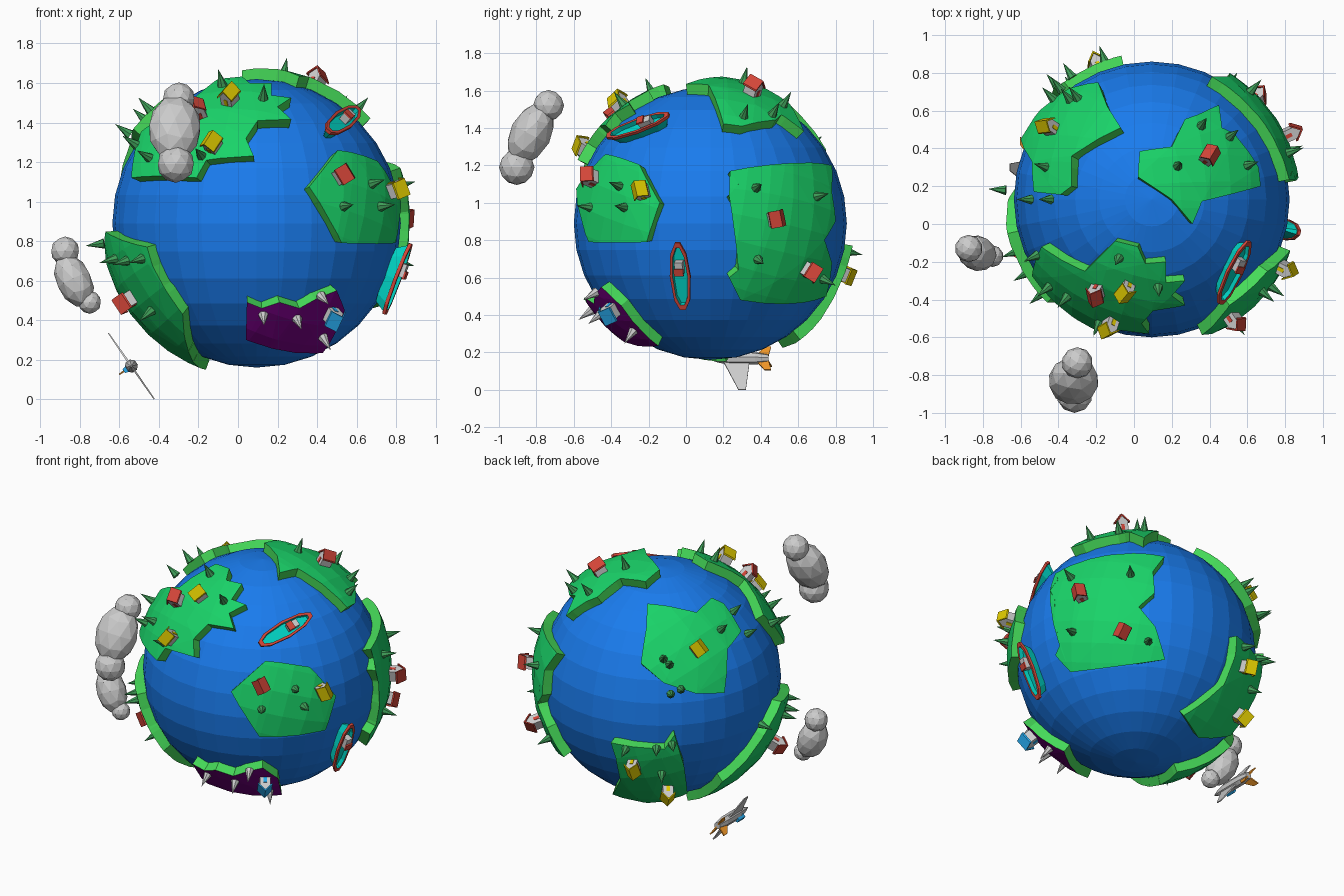
import bpy, bmesh, math, random
from mathutils import Vector, Matrix

if "Cube" in bpy.data.objects:
    bpy.data.objects.remove(bpy.data.objects["Cube"])

random.seed(4)
C = Vector((0.094, 0.13, 0.89))      # globe centre
R, LAND = 0.73, 0.787                # sea and land radius

def mat(name, r, g, b):
    m = bpy.data.materials.new(name)
    m.diffuse_color = (r, g, b, 1)
    m.use_nodes = True
    m.node_tree.nodes["Principled BSDF"].inputs["Base Color"].default_value = m.diffuse_color
    return m

SEA = mat("sea", 0.01, 0.2, 0.85)
GRASS = mat("grass", 0.01, 0.65, 0.14)
RIM = mat("rim", 0.06, 0.7, 0.1)
PURPLE = mat("purple", 0.2, 0.0, 0.25)
LEAF = mat("leaf", 0.05, 0.35, 0.1)
RED = mat("red", 0.65, 0.06, 0.04)
YELLOW = mat("yellow", 0.75, 0.6, 0.0)
BLUE = mat("blue", 0.02, 0.4, 0.85)
TEAL = mat("teal", 0.0, 0.65, 0.55)
ORANGE = mat("orange", 0.85, 0.3, 0.02)
WALL = mat("pale_wall", 0.6, 0.6, 0.6)

# viewing directions: azimuth, elevation, centre offset of the 2D coordinates
VIEWS = {"f": (0, 0, C.x, C.z), "r": (90, 0, C.y, C.z), "t": (0, 90, C.x, C.y),
         "bl": (213, 20, 0, 0), "br": (140, -28, 0, 0)}

def direction(view, u, v, r):
    """Unit direction from the globe centre to a point seen at (u, v)."""
    az, el, ou, ov = VIEWS[view]
    az, el = math.radians(az), math.radians(el)
    f = Vector((math.cos(el) * math.sin(az), -math.cos(el) * math.cos(az), math.sin(el)))
    right = Vector((math.cos(az), math.sin(az), 0))
    u, v = u - ou, v - ov
    d = math.sqrt(max(0, r * r - u * u - v * v))
    return (f * d + right * u + f.cross(right) * v).normalized()

def frame(n, heading, pos):
    """Matrix with z along n and y near heading."""
    n = n.normalized()
    y = (heading - n * heading.dot(n)).normalized()
    m = Matrix((y.cross(n), y, n)).transposed().to_4x4()
    m.translation = pos
    return m

def finish(name, bm, mats, matrix=Matrix(), fix=True):
    if fix:
        bmesh.ops.recalc_face_normals(bm, faces=bm.faces[:])
    me = bpy.data.meshes.new(name)
    bm.to_mesh(me)
    bm.free()
    for m in mats:
        if m:
            me.materials.append(m)
    ob = bpy.data.objects.new(name, me)
    ob.matrix_world = matrix
    bpy.context.collection.objects.link(ob)
    return ob

def loft(name, rings, mats, matrix, bands=None):
    """Skin closed rings of points, capped at both ends."""
    bm = bmesh.new()
    vs = [[bm.verts.new(p) for p in ring] for ring in rings]
    n = len(rings[0])
    for k in range(len(rings) - 1):
        for i in range(n):
            j = (i + 1) % n
            f = bm.faces.new((vs[k][i], vs[k][j], vs[k + 1][j], vs[k + 1][i]))
            f.material_index = bands[k] if bands else 0
    bm.faces.new(vs[0])
    bm.faces.new(vs[-1])
    return finish(name, bm, mats, matrix)

def prism(name, profile, y0, y1, m, matrix):
    return loft(name, [[(x, y, z) for x, z in profile] for y in (y0, y1)], [m], matrix)

def continent(name, segments, top=GRASS):
    dirs = [direction(v, a, b, LAND) for v, pts in segments for a, b in pts]
    n = sum(dirs, Vector()).normalized()
    bm = bmesh.new()
    bm.faces.new([bm.verts.new(d / d.dot(n)) for d in dirs])
    bmesh.ops.triangulate(bm, faces=bm.faces[:])
    m = frame(n, Vector((0.1, 0.3, 1)), n)
    for axis in (m.col[0].xyz, m.col[1].xyz):
        for k in range(-6, 7):
            bmesh.ops.bisect_plane(bm, geom=bm.verts[:] + bm.edges[:] + bm.faces[:],
                                   plane_co=n + axis * k * 0.19, plane_no=axis)
    for v in bm.verts:
        v.co = v.co.normalized() * LAND
    bm.normal_update()
    for f in bm.faces:
        if f.normal.dot(n) < 0:
            f.normal_flip()
    ob = finish(name, bm, [top, RIM], Matrix.Translation(C), fix=False)
    s = ob.modifiers.new("thickness", "SOLIDIFY")
    s.thickness, s.offset, s.material_offset_rim = 0.075, -1, 1

def house(view, u, v, roof):
    n = direction(view, u, v, 0.85)
    h = Vector((random.uniform(-.5, .5), random.uniform(-.5, .5), 1))
    m = frame(n, h, C + n * 0.775)
    prism("house_walls", [(-.032, 0), (.032, 0), (.032, .06), (0, .095), (-.032, .06)], -.037, .037, WALL, m)
    prism("house_roof", [(-.044, .05), (0, .096), (.044, .05), (.044, .06), (0, .108), (-.044, .06)],
          -.045, .045, roof, m)
    prism("house_door", [(-.01, .01), (.01, .01), (.01, .045), (-.01, .045)], -.04, .04, roof, m)

def cone(name, m, matrix, r1, r2, depth, seg=7):
    bm = bmesh.new()
    bmesh.ops.create_cone(bm, cap_ends=True, segments=seg, radius1=r1, radius2=r2, depth=depth,
                          matrix=Matrix.Translation((0, 0, depth / 2)))
    return finish(name, bm, [m], matrix)

def tree(view, u, v, m=LEAF):
    n = direction(view, u, v, 0.83)
    cone("tree", m, frame(n, Vector((.2, .3, 1)), C + n * 0.78), 0.027, 0, 0.095)

# globe
bm = bmesh.new()
bmesh.ops.create_uvsphere(bm, u_segments=32, v_segments=16, radius=R)
finish("ocean_globe", bm, [SEA], Matrix.Translation(C))

# continents
continent("continent_front_top", [
    ("t", [(-.49, -.12), (-.26, -.25), (-.10, -.09), (.02, -.12), (.06, -.21), (.17, -.20),
           (.17, -.31), (.27, -.30), (.20, -.38), (.27, -.43)]),
    ("f", [(.10, 1.41), (.04, 1.32), (.08, 1.23), (-.16, 1.21), (-.21, 1.12), (-.54, 1.12)])])
continent("continent_front_right", [
    ("f", [(.505, 1.26), (.36, 1.075), (.525, .79)]),
    ("r", [(-.21, .79), (-.14, 1.0), (-.25, 1.205), (-.38, 1.25)])])
continent("continent_right", [
    ("r", [(.235, 1.17), (.53, 1.21), (.78, 1.2), (.78, 1.06), (.80, .9), (.74, .8), (.78, .68),
           (.75, .5), (.29, .48), (.23, .6), (.28, .64), (.28, .95), (.23, 1.04), (.28, 1.1)])])
continent("continent_top", [
    ("t", [(.03, .385), (.2, .41), (.27, .555), (.34, .58), (.45, .63), (.465, .51), (.53, .48),
           (.66, .3), (.67, .2), (.36, .12), (.31, 0), (.2, .13), (.02, .25)])])
continent("continent_back_left", [
    ("t", [(-.34, .72), (-.19, .75), (-.14, .62), (-.07, .51), (-.33, .36), (-.33, .2), (-.39, .155),
           (-.53, .17), (-.54, .33), (-.60, .45), (-.5, .6)])])
continent("continent_back_low", [
    ("bl", [(-.28, -.36), (.05, -.39), (.11, -.30), (.165, -.5), (.18, -.69)]),
    ("br", [(.38, -.5), (.29, -.37), (.535, -.18)]), ("bl", [(-.25, -.46)])])
continent("continent_left_low", [
    ("f", [(-.46, .77), (-.43, .67), (-.37, .56), (-.28, .43), (-.25, .24)]),
    ("br", [(.25, -.7)]), ("bl", [(.39, -.62), (.64, -.33), (.74, -.13)])])
continent("continent_purple", [
    ("f", [(.045, .49), (.12, .46), (.21, .49), (.31, .46), (.4, .51), (.5, .55), (.54, .45),
           (.43, .235), (.16, .26), (.04, .3)])], PURPLE)

# houses
for view, u, v, roof in [
        ("f", .55, 1.145, RED), ("f", .83, 1.07, YELLOW), ("t", -.215, -.39, RED), ("t", -.05, -.375, YELLOW),
        ("f", -.14, 1.31, YELLOW), ("t", .41, .37, RED), ("r", .495, .915, RED), ("r", .69, .62, RED),
        ("t", -.475, .53, YELLOW), ("bl", -.15, -.535, YELLOW), ("bl", .065, -.71, YELLOW),
        ("f", -.59, .48, RED), ("f", .5, .395, BLUE)]:
    house(view, u, v, roof)

# trees
TREES = {
    "f": [(.56, .98), (.76, .98), (.71, 1.1), (-.59, 1.37), (-.55, 1.31), (-.48, 1.5), (-.48, 1.24),
          (-.38, 1.30), (-.2, 1.25), (-.66, .70), (-.60, .69), (-.52, .7), (-.47, .42)],
    "t": [(.24, .317), (.37, .54), (.53, .48), (.63, .32), (-.09, -.2), (.13, -.36)],
    "r": [(.39, 1.09), (.40, .685)],
    "br": [(-.035, .517), (.08, .08)],
    "bl": [(.40, .355), (.04, .175), (.08, .14), (.09, -.05), (.155, -.02), (0, -.41), (.1, -.38),
           (.03, -.58), (-.2, -.42), (.66, -.27)]}
for view, pts in TREES.items():
    for u, v in pts:
        tree(view, u, v)
for u, v in [(.13, .4), (.31, .38), (.44, .5), (.45, .28)]:
    tree("f", u, v, WALL)

# clouds: a stretched body between two balls
def ball(name, pos, size, axis=Vector((0, 0, 1))):
    bm = bmesh.new()
    bmesh.ops.create_icosphere(bm, subdivisions=2, radius=1)
    bmesh.ops.scale(bm, vec=size, verts=bm.verts[:])
    finish(name, bm, [], frame(axis, Vector((0, 1, 0)), pos))

for a, ra, b, rb, mid, size in [
        ((-.30, -.735, 1.52), .083, (-.315, -.905, 1.19), .095, (-.32, -.83, 1.37), (.135, .11, .18)),
        ((-.875, -.13, .75), .073, (-.75, -.17, .49), .058, (-.83, -.155, .6), (.09, .095, .145))]:
    a, b = Vector(a), Vector(b)
    ball("cloud_top", a, (ra,) * 3)
    ball("cloud_bottom", b, (rb,) * 3)
    ball("cloud_body", Vector(mid), size, a - b)

# boats: hull, raised rim and cabin
def boat(view, u, v, heading):
    n = direction(view, u, v, 0.78)
    m = frame(n, Vector(heading), C + n * 0.72)
    half = [(.014, -.18), (.038, -.13), (.05, 0), (.038, .12), (.012, .18)]
    outline = half + [(-x, y) for x, y in reversed(half)]
    ring = lambda s, z: [(x * s, y * (s + 1) / 2, z) for x, y in outline]
    loft("boat_hull", [ring(.6, 0), ring(.98, .055), ring(1.12, .055), ring(1.12, .072), ring(.82, .072),
                       ring(.78, .045)], [TEAL, RED], m, [0, 1, 1, 1, 0])
    prism("boat_cabin", [(-.022, .04), (.022, .04), (.022, .09), (-.022, .09)], .015, .085, WALL, m)
    prism("boat_cabin_roof", [(-.026, .09), (.026, .09), (.026, .1), (-.026, .1)], .01, .05, RED, m)

boat("f", .53, 1.41, (.16, .35, .12))
boat("r", -.03, .61, (0, 0, 1))

# plane: nose towards the front, top facing away from the globe
P = frame(Vector((-.82, 0, -.57)), Vector((0, -1, 0)), Vector((-.54, .29, .1675)))
octagon = [(math.cos(a), math.sin(a)) for a in [(k + .5) * math.pi / 4 for k in range(8)]]
loft("plane_body", [[(c * r, y, s * r) for c, s in octagon] for y, r in
                    [(-.15, .022), (-.08, .034), (.06, .034), (.12, .022), (.17, .004)]], [WALL], P)
prism("plane_cockpit", [(-.018, .015), (.018, .015), (.012, .046), (-.012, .046)], .02, .085, BLUE, P)
for s in (-1, 1):
    wing = lambda x0, x1, yf0, yb0, yf1, yb1: [
        [(s * x0, y, z) for y, z in ((yf0, -.005), (yb0, -.005), (yb0, .005), (yf0, .005))],
        [(s * x1, y, z) for y, z in ((yf1, -.003), (yb1, -.003), (yb1, .003), (yf1, .003))]]
    loft("plane_wing", wing(.02, .203, .09, -.05, .01, -.03), [WALL], P)
    loft("plane_tail_wing", wing(.01, .075, -.08, -.15, -.13, -.165), [ORANGE], P)
loft("plane_fin", [[(x, y, .02) for x, y in ((-.005, -.07), (.005, -.07), (.005, -.15), (-.005, -.15))],
                   [(x, y, .075) for x, y in ((-.004, -.13), (.004, -.13), (.004, -.17), (-.004, -.17))]],
     [ORANGE], P)
